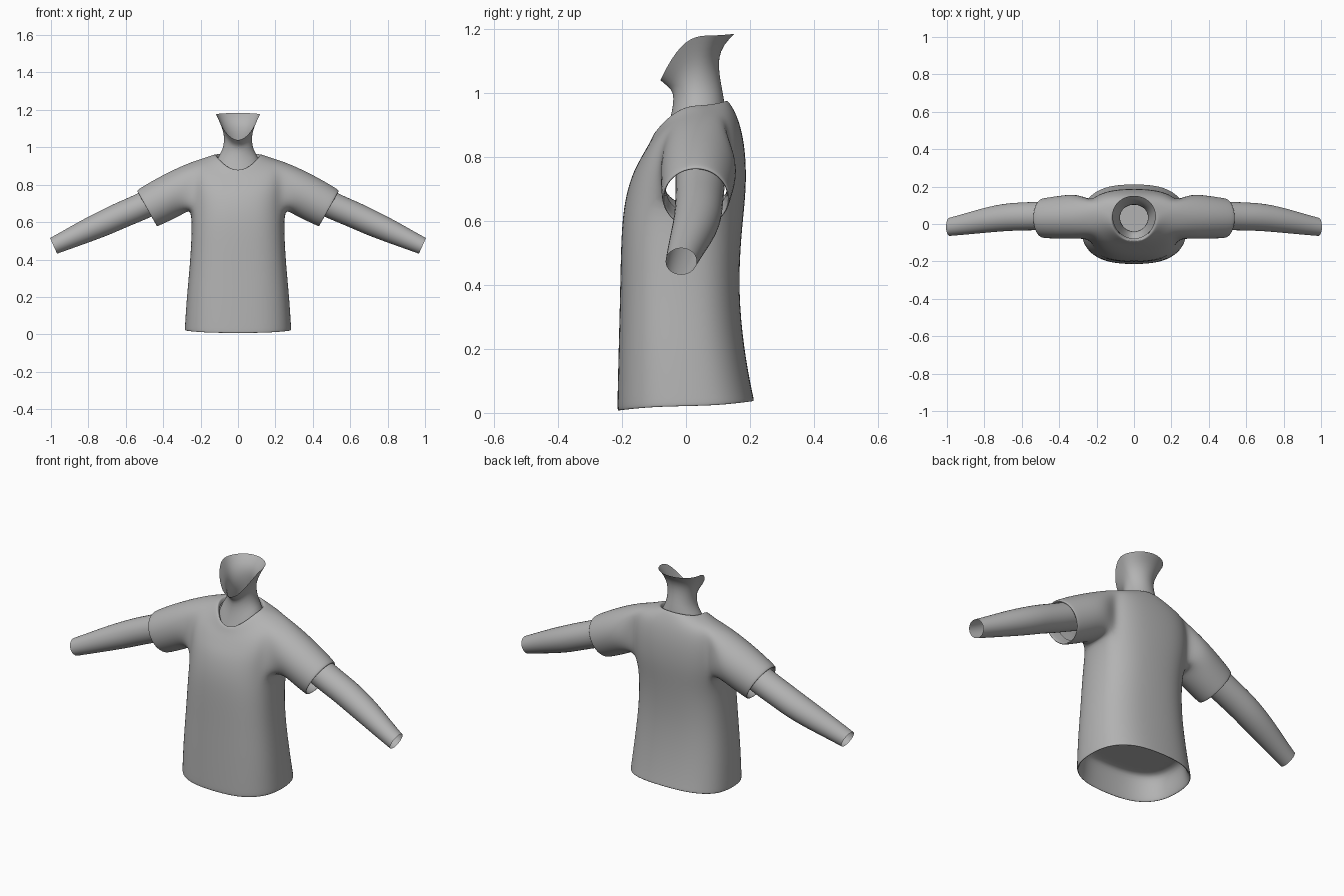
import bpy, bmesh, math
from mathutils import Vector

N = 24
grey = bpy.data.materials.new("plain grey")
grey.diffuse_color = (0.45, 0.45, 0.45, 1)


def ring(bm, hw, yf, yb, zf, zs, zb, p=2.0, yc=None):
    """Horizontal loop: half width, front/back y, front/side/back z."""
    yc = (yf + yb) / 2 if yc is None else yc
    out = []
    for i in range(N):
        a = 2 * math.pi * i / N
        c, s = math.cos(a), math.sin(a)
        x = hw * math.copysign(abs(c) ** (2 / p), c)
        t = abs(s) ** (2 / p)
        y = yc + t * ((yb - yc) if s > 0 else (yf - yc))
        z = zs + t * t * ((zb if s > 0 else zf) - zs)
        out.append(bm.verts.new((x, y, z)))
    return out


def bridge(bm, a, b, skip=()):
    n = len(a)
    for i in range(n):
        if i not in skip:
            j = (i + 1) % n
            bm.faces.new((a[i], a[j], b[j], b[i]))


def finish(bm, name, levels):
    bmesh.ops.recalc_face_normals(bm, faces=bm.faces)
    me = bpy.data.meshes.new(name)
    bm.to_mesh(me)
    bm.free()
    ob = bpy.data.objects.new(name, me)
    bpy.context.collection.objects.link(ob)
    me.materials.append(grey)
    me.shade_smooth()
    ob.modifiers.new("smooth", 'SUBSURF').levels = levels
    ob.modifiers["smooth"].render_levels = levels
    return ob


# Shirt body: inner hem, outer wall, shoulders, collar
bm = bmesh.new()
P = 2.6
rows = [
    (0.200, -0.15, 0.13, 0.15, 0.15, 0.15, P),
    (0.262, -0.195, 0.172, 0.15, 0.15, 0.15, P),
    (0.268, -0.20, 0.190, 0.05, 0.06, 0.07, P),
    (0.278, -0.208, 0.207, 0.006, 0.02, 0.036, P),
    (0.287, -0.216, 0.216, 0.006, 0.02, 0.036, P),
    (0.286, -0.216, 0.210, 0.03, 0.04, 0.055, P),
    (0.276, -0.212, 0.182, 0.20, 0.20, 0.20, P),
    (0.258, -0.207, 0.165, 0.38, 0.38, 0.38, P),
    (0.248, -0.204, 0.173, 0.56, 0.56, 0.55, P),
    (0.252, -0.194, 0.188, 0.66, 0.67, 0.68, P, 0.03),   # armpit
    (0.258, -0.172, 0.189, 0.74, 0.76, 0.77, P, 0.04),
    (0.258, -0.148, 0.183, 0.785, 0.85, 0.84, P, 0.04),
    (0.245, -0.128, 0.170, 0.82, 0.925, 0.90, 2.4, 0.05),  # shoulder
    (0.180, -0.110, 0.152, 0.85, 0.944, 0.945, 2.2, 0.05),
    (0.128, -0.098, 0.133, 0.878, 0.962, 0.975, 2.0, 0.03),
    (0.118, -0.090, 0.124, 0.880, 0.960, 0.976, 2.0, 0.03),
    (0.113, -0.080, 0.118, 0.862, 0.940, 0.955, 2.0, 0.03),
]
loops = [ring(bm, *r) for r in rows]
PIT, TOP = 9, 12
hole = {22, 23, 0, 1, 10, 11, 12, 13}
for k in range(len(loops) - 1):
    bridge(bm, loops[k], loops[k + 1], hole if PIT <= k < TOP else ())
bm.faces.new(loops[0])

# Sleeves grow out of the armholes: top (x,z), bottom (x,z), y range
sleeve = [
    ((0.320, 0.892), (0.285, 0.648), -0.080, 0.163),
    ((0.430, 0.837), (0.355, 0.612), -0.080, 0.153),
    ((0.530, 0.778), (0.425, 0.580), -0.077, 0.140),
    ((0.541, 0.766), (0.435, 0.577), -0.074, 0.137),
    ((0.535, 0.757), (0.436, 0.586), -0.066, 0.128),
    ((0.475, 0.785), (0.385, 0.618), -0.064, 0.128),
]
for side in (1, -1):
    def at(row, k):
        return loops[row][(k if side > 0 else 12 - k) % N]
    prev = [at(PIT, k) for k in (0, 1, 2)] + [at(r, 2) for r in (10, 11)]
    prev += [at(TOP, k) for k in (2, 1, 0, -1, -2)]
    prev += [at(r, -2) for r in (11, 10)] + [at(PIT, k) for k in (-2, -1)]
    n = len(prev)
    for t, b, y0, y1 in sleeve:
        cur = []
        for i in range(n):
            a = 2 * math.pi * i / n
            f = 0.5 - 0.515 * math.cos(a)
            cur.append(bm.verts.new((
                side * (b[0] + f * (t[0] - b[0])),
                (y0 + y1) / 2 + 1.02 * (y1 - y0) / 2 * math.sin(a),
                b[1] + f * (t[1] - b[1]))))
        bridge(bm, prev, cur)
        prev = cur
finish(bm, "shirt", 2)

# Neck with open jaw edge
bm = bmesh.new()
neck = [
    (0.125, -0.075, 0.125, 0.84, 0.90, 0.92, 2, 0.03),
    (0.108, -0.058, 0.122, 0.89, 0.95, 0.965, 2, 0.03),
    (0.082, -0.044, 0.114, 0.94, 0.985, 1.01, 2, 0.035),
    (0.073, -0.038, 0.104, 0.985, 1.04, 1.06, 2, 0.035),
    (0.080, -0.046, 0.102, 1.008, 1.09, 1.11, 2, 0.035),
    (0.098, -0.064, 0.118, 1.022, 1.135, 1.15, 2, 0.035),
    (0.118, -0.081, 0.152, 1.036, 1.178, 1.184, 2, 0.045),
]
loops = [ring(bm, *r) for r in neck]
for a, b in zip(loops, loops[1:]):
    bridge(bm, a, b)
finish(bm, "neck", 1)

# Arms: open tubes along (x, y, z, radius)
path = [(0.36, 0.045, 0.755, 0.076), (0.45, 0.045, 0.715, 0.074),
        (0.54, 0.042, 0.672, 0.073), (0.62, 0.040, 0.640, 0.072),
        (0.70, 0.035, 0.602, 0.071), (0.80, 0.020, 0.558, 0.065),
        (0.90, 0.000, 0.512, 0.055), (0.986, -0.015, 0.473, 0.047)]
for side, name in ((1, "left_arm"), (-1, "right_arm")):
    bm = bmesh.new()
    prev = None
    for i, (x, y, z, r) in enumerate(path):
        p, q = path[max(i - 1, 0)], path[min(i + 1, len(path) - 1)]
        d = Vector((q[0] - p[0], 0, q[2] - p[2])).normalized()
        up = Vector((-d.z, 0, d.x))
        cur = []
        for k in range(16):
            a = 2 * math.pi * k / 16
            v = Vector((x, y, z)) + up * r * math.sin(a)
            v.y += 1.06 * r * math.cos(a)
            cur.append(bm.verts.new((side * v.x, v.y, v.z)))
        if prev:
            bridge(bm, prev, cur)
        prev = cur
    finish(bm, name, 1)
